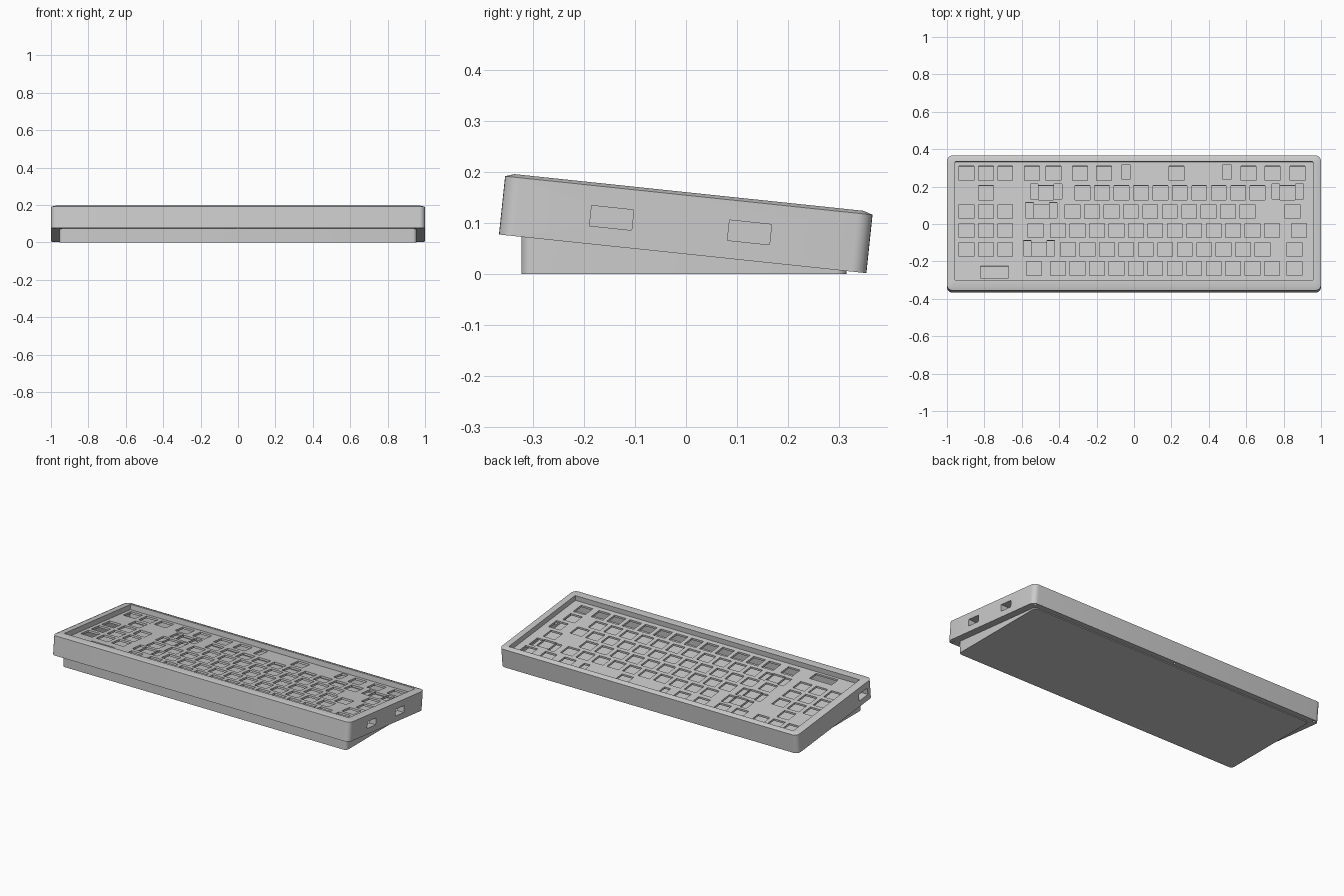
import bpy, bmesh, math
from mathutils import Matrix, Vector

cube = bpy.data.objects.get("Cube")
if cube:
    bpy.data.objects.remove(cube)

TILT = math.radians(6)
PLACE = Matrix.Translation((0, -0.0065, 0.0395)) @ Matrix.Rotation(-TILT, 4, 'X')

grey = bpy.data.materials.new("case grey")
grey.use_nodes = True
COLOR = (0.6, 0.6, 0.6, 1)
grey.diffuse_color = COLOR
grey.node_tree.nodes["Principled BSDF"].inputs["Base Color"].default_value = COLOR


def make(name, bm, matrix=PLACE, smooth=False):
    bmesh.ops.recalc_face_normals(bm, faces=bm.faces[:])
    mesh = bpy.data.meshes.new(name)
    bm.to_mesh(mesh)
    bm.free()
    mesh.materials.append(grey)
    ob = bpy.data.objects.new(name, mesh)
    bpy.context.collection.objects.link(ob)
    ob.matrix_world = matrix
    if smooth:
        bpy.ops.object.select_all(action='DESELECT')
        ob.select_set(True)
        bpy.context.view_layer.objects.active = ob
        bpy.ops.object.shade_smooth_by_angle(angle=math.radians(25))
    return ob


def ring(hx, y0, y1, r, height, steps=6):
    """Rounded rectangle; height is a number or a function of y."""
    pts = []
    corners = [(hx - r, y1 - r), (r - hx, y1 - r), (r - hx, y0 + r), (hx - r, y0 + r)]
    for i, (cx, cy) in enumerate(corners):
        for k in range(steps + 1):
            a = (i + k / steps) * math.pi / 2
            x, y = cx + r * math.cos(a), cy + r * math.sin(a)
            pts.append((x, y, height(y) if callable(height) else height))
    return pts


def loft(rings):
    bm = bmesh.new()
    loops = [[bm.verts.new(p) for p in pts] for pts in rings]
    for a, b in zip(loops, loops[1:]):
        for i in range(len(a)):
            j = (i + 1) % len(a)
            bm.faces.new((a[i], a[j], b[j], b[i]))
    bm.faces.new(loops[0])
    bm.faces.new(loops[-1])
    return bm


def add_box(bm, center, size):
    m = Matrix.Translation(center) @ Matrix.Diagonal(Vector(size).to_4d())
    bmesh.ops.create_cube(bm, size=1, matrix=m)


def cut(target, cutter):
    cutter.hide_render = True
    cutter.hide_viewport = True
    cutter.display_type = 'WIRE'
    mod = target.modifiers.new("cut", 'BOOLEAN')
    mod.operation = 'DIFFERENCE'
    mod.solver = 'EXACT'
    mod.object = cutter


# Case: tilted tray with a chamfered rim
HX, HY = 1.0, 0.3625
IN = (0.956, -0.309, 0.331)
case = make("case", loft([
    ring(HX, -HY, HY, 0.03, 0),
    ring(HX, -HY, HY, 0.03, 0.115),
    ring(HX - 0.015, 0.018 - HY, HY - 0.018, 0.02, 0.121),
    ring(*IN, 0.004, 0.121),
    ring(*IN, 0.004, 0.02)]), smooth=True)

# Side ports and blind screw holes under the rim
bm = bmesh.new()
for x, y in [(1, -0.146), (1, 0.126), (-1, -0.275)]:
    add_box(bm, (x, y, 0.0555), (0.14, 0.083, 0.04))
for x in (-0.975, 0, 0.975):
    for y in (-0.342, 0.346):
        bmesh.ops.create_cone(bm, cap_ends=True, segments=12, radius1=0.008,
                              radius2=0.008, depth=0.05,
                              matrix=Matrix.Translation((x, y, 0)))
cut(case, make("port_cutter", bm))

# Base: wedge with a level underside, its top sunk into the tray floor
foot = (0.955, -0.323, 0.315, 0.02)
make("base", loft([
    ring(*foot, 0),
    ring(*foot, lambda y: 0.048 - math.tan(TILT) * (y + 0.0065))]),
    matrix=Matrix(), smooth=True)

# Key plate
PLATE_TOP, THICK = 0.09, 0.012
bm = bmesh.new()
add_box(bm, (0, sum(IN[1:]) / 2, PLATE_TOP - THICK / 2),
        (2 * IN[0] + 0.006, IN[2] - IN[1] + 0.006, THICK))
plate = make("key_plate", bm)

# Rows: y, run start, run count, single keys, stabiliser slots
PITCH = 0.104
PAD = -0.896
ROWS = [
    (0.27, PAD, 3, (-0.546, -0.43, -0.289, -0.16, 0.227, 0.612, 0.741, 0.874),
     (-0.043, 0.497)),
    (0.165, -0.275, 10, (PAD + PITCH, -0.47, 0.821), (-0.533, -0.407, 0.758, 0.884)),
    (0.064, -0.329, 10, (-0.495, 0.848), (-0.558, -0.432)),
    (-0.038, -0.406, 12, (-0.527, 0.882), ()),
    (-0.14, -0.353, 11, (-0.508, 0.858), (-0.571, -0.445)),
    (-0.242, -0.406, 12, (-0.535, 0.858), ()),
]
bm = bmesh.new()
for i, (y, start, count, singles, slots) in enumerate(ROWS):
    keys = [start + PITCH * k for k in range(count)] + list(singles)
    if i in (2, 3, 4):
        keys += [PAD + PITCH * k for k in range(3)]
    for x in keys:
        add_box(bm, (x, y, PLATE_TOP), (0.079, 0.077, 0.1))
    for x in slots:
        add_box(bm, (x, y + 0.007, PLATE_TOP), (0.042, 0.082, 0.1))
# Display window
add_box(bm, (-0.746, -0.262, PLATE_TOP), (0.15, 0.064, 0.1))
cut(plate, make("key_cutter", bm))
